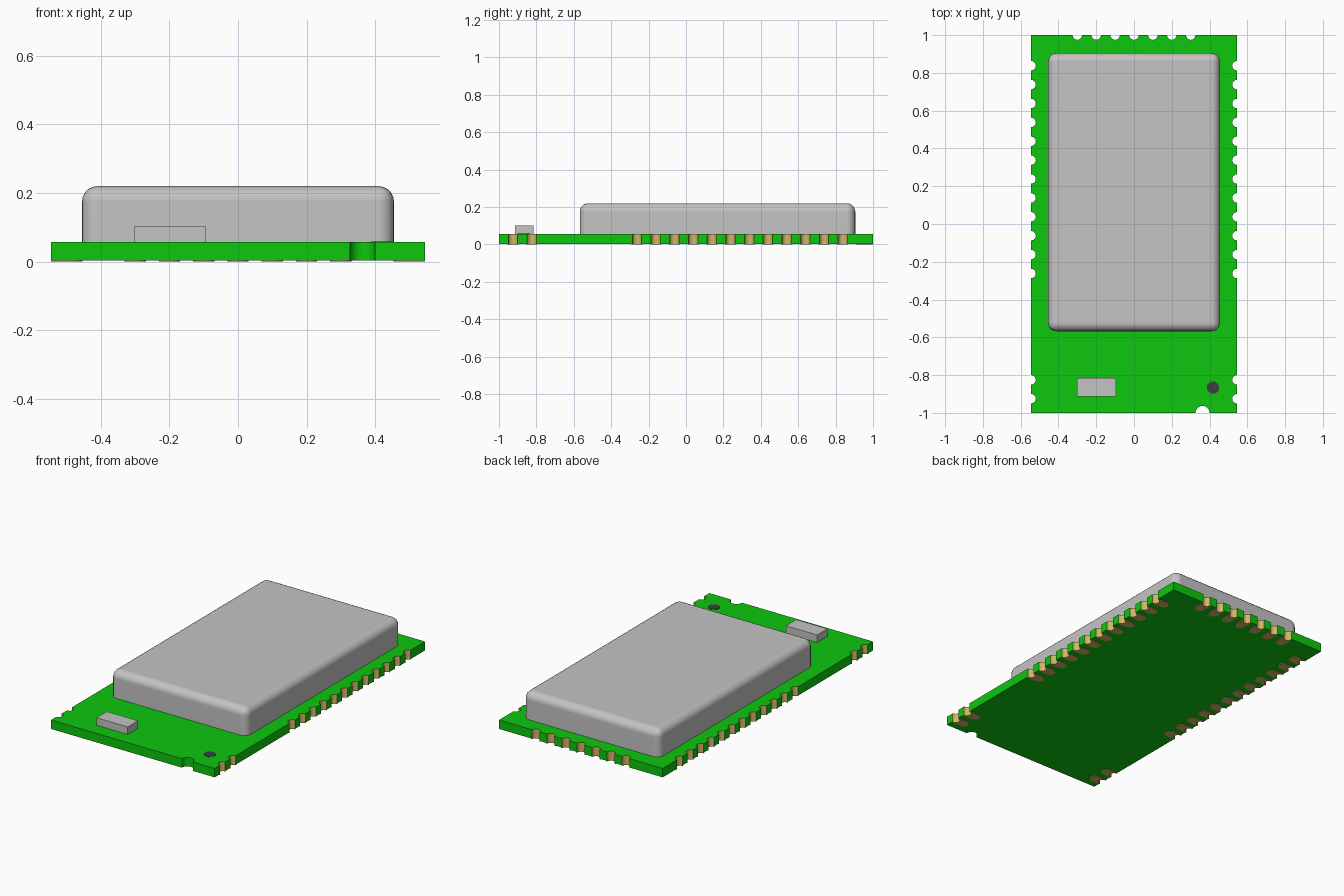
import bpy, bmesh, math
from mathutils import Vector

cube = bpy.data.objects.get("Cube")
if cube:
    bpy.data.objects.remove(cube, do_unlink=True)


def material(name, rgb):
    m = bpy.data.materials.new(name)
    m.use_nodes = True
    m.diffuse_color = (*rgb, 1)
    m.node_tree.nodes["Principled BSDF"].inputs["Base Color"].default_value = (*rgb, 1)
    return m


GREEN = material("board green", (0.004, 0.57, 0.004))
SILVER = material("shield silver", (0.55, 0.55, 0.55))
GOLD = material("contact gold", (0.64, 0.47, 0.14))
DARK = material("marker dark grey", (0.05, 0.05, 0.05))

W, L = 0.545, 1.0             # board half width and half length
Z0, Z1 = 0.003, 0.057         # board underside and top
R = 0.025                     # contact notch radius
MARK_R = 0.037                # plain notch in the front edge


def finish(bm, name, mats, smooth=True):
    bmesh.ops.recalc_face_normals(bm, faces=bm.faces)
    mesh = bpy.data.meshes.new(name)
    bm.to_mesh(mesh)
    bm.free()
    for m in mats:
        mesh.materials.append(m)
    ob = bpy.data.objects.new(name, mesh)
    bpy.context.collection.objects.link(ob)
    if smooth:
        bpy.ops.object.select_all(action='DESELECT')
        ob.select_set(True)
        bpy.context.view_layer.objects.active = ob
        bpy.ops.object.shade_smooth_by_angle(angle=math.radians(35))
    return ob


def prism(bm, points, z0, z1):
    face = bm.faces.new([bm.verts.new((p[0], p[1], z0)) for p in points])
    out = bmesh.ops.extrude_face_region(bm, geom=[face], use_keep_orig=True)
    verts = [v for v in out["geom"] if isinstance(v, bmesh.types.BMVert)]
    bmesh.ops.translate(bm, verts=verts, vec=(0, 0, z1 - z0))


def box(bm, x0, x1, y0, y1, z0, z1):
    prism(bm, [(x0, y0), (x1, y0), (x1, y1), (x0, y1)], z0, z1)


def arc(c, d, n, r, steps=8):
    """Half circle about c, running along d and bulging towards n."""
    return [c - d * r * math.cos(math.pi * i / steps) + n * r * math.sin(math.pi * i / steps)
            for i in range(steps + 1)]


# Contact positions along each edge
side = [-0.925, -0.825] + [-0.262 + 0.1 * i for i in range(12)]
back = [-0.3 + 0.1 * i for i in range(7)]
X, Y = Vector((1, 0)), Vector((0, 1))
contacts = ([(Vector((W, y)), Y, -X) for y in side]
            + [(Vector((x, L)), -X, -Y) for x in reversed(back)]
            + [(Vector((-W, y)), -Y, X) for y in reversed(side)])

# Board outline, counter-clockwise, with half-round notches
outline = [Vector((-W, -L))] + arc(Vector((0.363, -L)), X, Y, MARK_R, 12) + [Vector((W, -L))]
corners = {len(side): Vector((W, L)), len(side) + len(back): Vector((-W, L))}
for i, (c, d, n) in enumerate(contacts):
    if i in corners:
        outline.append(corners[i])
    outline += arc(c, d, n, R)

bm = bmesh.new()
prism(bm, outline, Z0, Z1)
bm.normal_update()
# Plate the walls of the contact notches
for f in bm.faces:
    if abs(f.normal.z) < 0.5:
        p = f.calc_center_median().xy
        if any((p - c).length < R * 1.01 for c, d, n in contacts):
            f.material_index = 1
finish(bm, "circuit_board", [GREEN, GOLD])

# Solder pads under the board, notched outside and rounded inside
bm = bmesh.new()
for c, d, n in contacts:
    pad = [c - d * 0.031] + arc(c, d, n, R) + [c + d * 0.031]
    pad += arc(c + n * 0.06, -d, n, 0.031)
    prism(bm, pad, 0, Z0)
finish(bm, "solder_pads", [GOLD])

# Shield can, rounded everywhere but at its foot
bm = bmesh.new()
box(bm, -0.455, 0.455, -0.568, 0.905, Z1, 0.22)
edges = [e for e in bm.edges if any(v.co.z > 0.2 for v in e.verts)]
bmesh.ops.bevel(bm, geom=edges, offset=0.045, segments=5, profile=0.5, affect='EDGES')
can = finish(bm, "shield_can", [SILVER])
can.modifiers.new("flat_face_normals", 'WEIGHTED_NORMAL').keep_sharp = True

# Small chip in front of the can
bm = bmesh.new()
box(bm, -0.303, -0.095, -0.913, -0.815, Z1, 0.102)
finish(bm, "antenna_chip", [SILVER], smooth=False)

# Dark corner marker
bm = bmesh.new()
prism(bm, [(0.419 + 0.034 * math.cos(math.pi * (i + 0.5) / 4),
            -0.866 + 0.034 * math.sin(math.pi * (i + 0.5) / 4)) for i in range(8)], Z1, Z1 + 0.002)
finish(bm, "corner_marker", [DARK], smooth=False)
